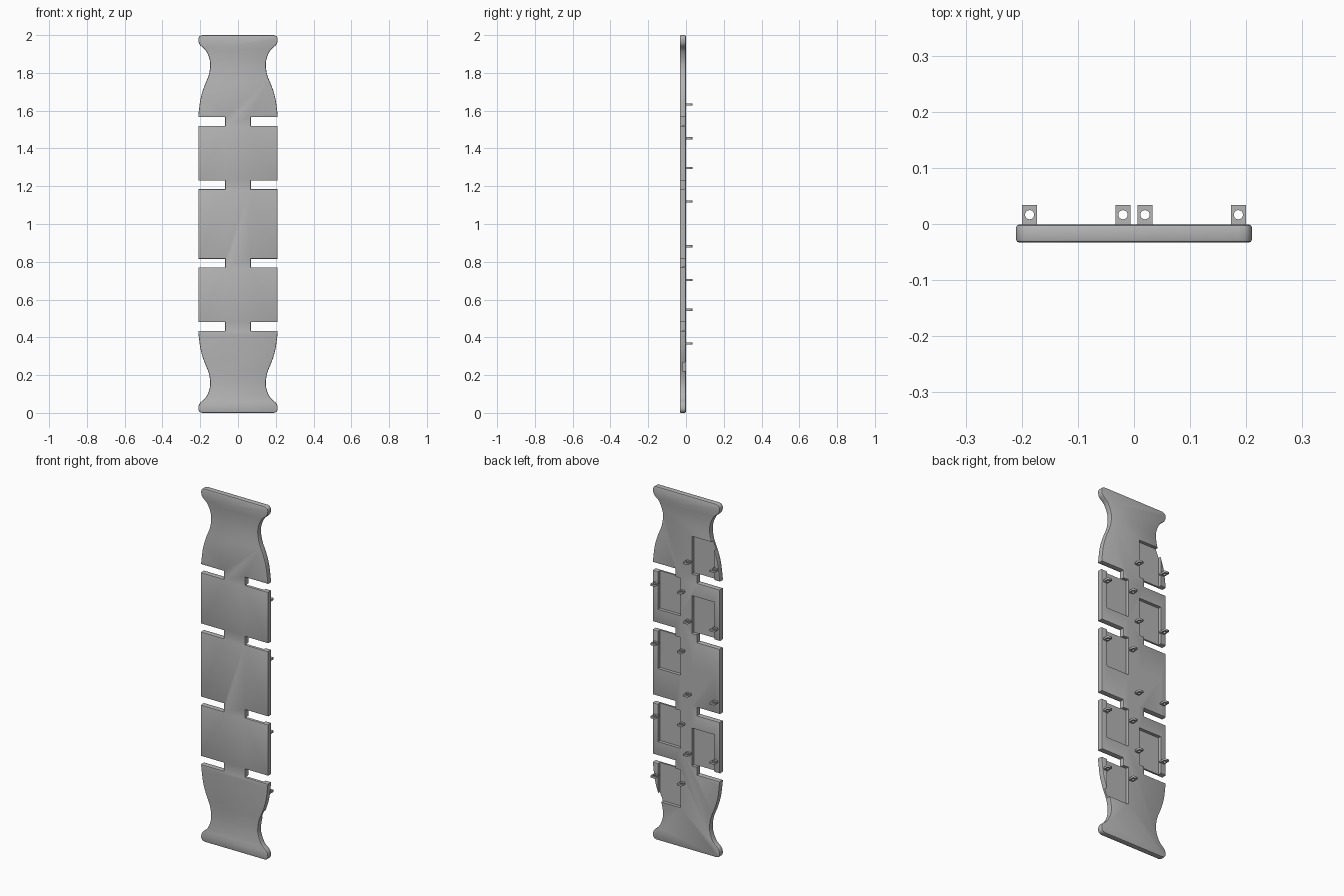
import bpy, bmesh, math
from mathutils import Vector

old = bpy.data.objects.get("Cube")
if old:
    bpy.data.objects.remove(old, do_unlink=True)

FRONT, BACK, TAB_END = -0.033, -0.001, 0.034
HALF = 0.21                    # half width of the plate
SLOT_IN, SLOT_HALF = 0.068, 0.023
SLOTS = (0.543, 0.207)         # slot heights measured from the middle

grey = bpy.data.materials.new("light_grey")
grey.use_nodes = True
grey.diffuse_color = (0.46, 0.46, 0.46, 1)
grey.node_tree.nodes["Principled BSDF"].inputs["Base Color"].default_value = grey.diffuse_color


def add_object(name, mesh):
    ob = bpy.data.objects.new(name, mesh)
    bpy.context.collection.objects.link(ob)
    return ob


def smooth_path(points, steps=5):
    """Catmull-Rom curve through the points."""
    p = [Vector(q) for q in points]
    p = [p[0]] + p + [p[-1]]
    out = []
    for a, b, c, d in zip(p, p[1:], p[2:], p[3:]):
        for i in range(steps):
            t = i / steps
            out.append(0.5 * (2 * b + (c - a) * t + (2 * a - 5 * b + 4 * c - d) * t * t
                              + (3 * b - a - 3 * c + d) * t ** 3))
    return out + [p[-1]]


# Quarter outline: flared end, waist, then two slots (x, height from middle)
end = [(0.188, 1.0), (0.203, 0.994), (HALF, 0.978), (0.203, 0.95), (0.172, 0.92),
       (0.153, 0.88), (0.147, 0.84), (0.156, 0.785), (0.18, 0.725), (0.199, 0.66), (HALF, 0.575)]
quarter = [tuple(v) for v in smooth_path(end)]
for s in SLOTS:
    for x, z in ((HALF, 1), (SLOT_IN, 1), (SLOT_IN, -1), (HALF, -1)):
        quarter.append((x, s + z * SLOT_HALF))
side = quarter + [(x, -z) for x, z in reversed(quarter)]
outline = side + [(-x, z) for x, z in reversed(side)]

# Plate: extruded outline with softened rims
bm = bmesh.new()
face = bm.faces.new([bm.verts.new((x, FRONT, z + 1)) for x, z in outline])
ext = bmesh.ops.extrude_face_region(bm, geom=[face])
moved = [v for v in ext["geom"] if isinstance(v, bmesh.types.BMVert)]
bmesh.ops.translate(bm, verts=moved, vec=(0, BACK - FRONT, 0))
bmesh.ops.recalc_face_normals(bm, faces=bm.faces)
rims = [e for e in bm.edges if abs(e.verts[0].co.y - e.verts[1].co.y) < 1e-5]
bmesh.ops.bevel(bm, geom=rims, offset=0.005, segments=2, profile=0.5, affect='EDGES')
mesh = bpy.data.meshes.new("plate")
bm.to_mesh(mesh)
bm.free()
mesh.materials.append(grey)
plate = add_object("plate", mesh)

# Pockets in the back, each opening into a slot
heights = [s * k + 1 for s in SLOTS for k in (1, -1)]
bm = bmesh.new()
for h in heights:
    for k in (1, -1):          # left pockets hang below a slot, right ones rise above
        near, far = SLOT_HALF - 0.002, 0.235
        box = bmesh.ops.create_cube(bm, size=1)["verts"]
        for v in box:
            v.co = (k * (0.106 + 0.141 * v.co.x), -0.001 + 0.036 * v.co.y,
                    h - k * ((near + far) / 2 + (far - near) * v.co.z))
bmesh.ops.recalc_face_normals(bm, faces=bm.faces)
mesh = bpy.data.meshes.new("pocket_cutter")
bm.to_mesh(mesh)
bm.free()
mesh.materials.append(grey)
cutter = add_object("pocket_cutter", mesh)
cutter.hide_render = True
cutter.hide_set(True)
cutter.display_type = 'WIRE'
cut = plate.modifiers.new("pockets", 'BOOLEAN')
cut.object = cutter
cut.solver = 'EXACT'

# Tab with a round eye, shared by all tabs
HW, ROOT, EYE = 0.0135, -0.006, 0.0165
curve = bpy.data.curves.new("tab_profile", 'CURVE')
curve.dimensions = '2D'
curve.fill_mode = 'BOTH'
curve.extrude = 0.0055
ring = [(0.0082 * math.cos(math.tau * i / 20), EYE + 0.0082 * math.sin(math.tau * i / 20))
        for i in range(20)]
for pts in ([(-HW, ROOT), (HW, ROOT), (HW, TAB_END), (-HW, TAB_END)], ring):
    sp = curve.splines.new('POLY')
    sp.points.add(len(pts) - 1)
    for p, (x, y) in zip(sp.points, pts):
        p.co = (x, y, 0, 1)
    sp.use_cyclic_u = True
helper = add_object("tab_helper", curve)
bpy.context.view_layer.update()
tab_mesh = bpy.data.meshes.new_from_object(
    helper.evaluated_get(bpy.context.evaluated_depsgraph_get()))
bpy.data.objects.remove(helper, do_unlink=True)
tab_mesh.name = "tab"
tab_mesh.materials.clear()
tab_mesh.materials.append(grey)

# A pair of tabs beside each pocket
for h in heights:
    for k, label in ((1, "left"), (-1, "right")):
        for x, where in ((0.0195, "inner"), (0.186, "outer")):
            tab = add_object(f"{label}_{where}_tab", tab_mesh)
            tab.location = (k * x, 0, h - k * 0.089)

# Smooth rims, sharp corners
bpy.ops.object.select_all(action='DESELECT')
plate.select_set(True)
bpy.context.view_layer.objects.active = plate
bpy.ops.object.shade_smooth_by_angle(angle=math.radians(40))
